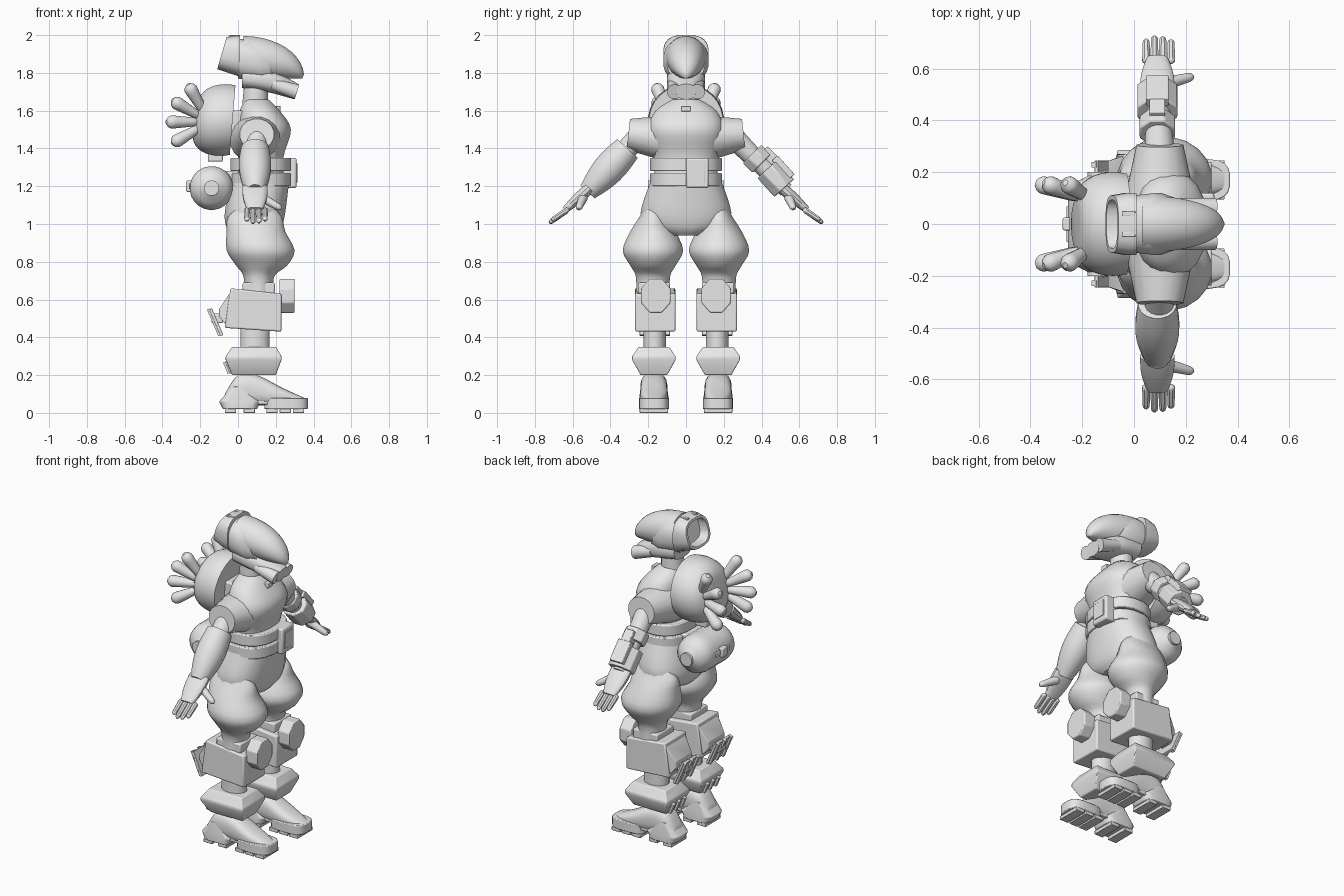
import bpy, bmesh, math
from math import sin, cos, pi, radians
from mathutils import Vector

default_cube = bpy.data.objects.get("Cube")
if default_cube:
    bpy.data.objects.remove(default_cube, do_unlink=True)

colour = (.8, .8, .8, 1)
grey = bpy.data.materials.new("plain grey")
grey.use_nodes = True
grey.diffuse_color = colour
grey.node_tree.nodes["Principled BSDF"].inputs["Base Color"].default_value = colour
parts = []


def skin(name, rings, bevel=None):
    """Join equal rings of points into one closed surface."""
    bm = bmesh.new()
    rows = [[bm.verts.new(point) for point in ring] for ring in rings]
    for low, high in zip(rows, rows[1:]):
        for i in range(len(low)):
            bm.faces.new((low[i - 1], low[i], high[i], high[i - 1]))
    bm.faces.new(rows[0])
    bm.faces.new(rows[-1])
    bmesh.ops.recalc_face_normals(bm, faces=bm.faces)
    mesh = bpy.data.meshes.new(name)
    bm.to_mesh(mesh)
    bm.free()
    mesh.materials.append(grey)
    part = bpy.data.objects.new(name, mesh)
    bpy.context.collection.objects.link(part)
    parts.append(part)
    if bevel:
        modifier = part.modifiers.new("soft edges", "BEVEL")
        modifier.width, modifier.segments = bevel, 2
    return part


def outline(sides, power=2):
    """Superellipse whose flats touch the unit square; four sides give the square."""
    grow = cos(pi / sides) ** (-2 / power)
    curve = lambda value: grow * math.copysign(abs(value) ** (2 / power), value)
    angles = [2 * pi * (i + .5) / sides for i in range(sides)]
    return [(curve(cos(angle)), curve(sin(angle))) for angle in angles]


def eased(rows, steps):
    """Catmull-Rom interpolation between sections."""
    result = []
    padded = [rows[0], *rows, rows[-1]]
    for quad in zip(padded, padded[1:], padded[2:], padded[3:]):
        for k in range(steps):
            t = k / steps
            result.append([b + t / 2 * (c - a + t * (2*a - 5*b + 4*c - d + t * (3*(b - c) + d - a)))
                           for a, b, c, d in zip(*quad)])
    return result + [rows[-1]]


def loft(name, rows, middle=0, sides=20, power=2, steps=1, bevel=None, hollow=False):
    """Rows: lower x and z, upper x and z, half width in y."""
    rings = []
    for x, z, upper_x, upper_z, half in eased(rows, steps):
        low, high = Vector((x, middle, z)), Vector((upper_x, middle, upper_z))
        rings.append([(low + high) / 2 + (high - low) / 2 * u + Vector((0, half * v, 0))
                      for u, v in outline(sides, power)])
    if hollow:
        centre = sum(rings[0], Vector()) / sides
        rim = [point.lerp(centre, .15) for point in rings[0]]
        rings = [[point + Vector((hollow, 0, 0)) for point in rim], rim, *rings]
    return skin(name, rings, bevel)


def column(name, rows, **options):
    """Upright loft; rows: height, back, front, half width."""
    return loft(name, [(back, z, front, z, half) for z, back, front, half in rows], **options)


def limb(name, start, end, r, tip=None, side=1, wide=1, bulge=0, dome=0, sides=16, power=2, bevel=None):
    """Tapering tube between two points, optionally swollen, flattened or round-ended."""
    start, end = (Vector((x, side * y, z)) for x, y, z in (start, end))
    axis = (end - start).normalized()
    across = Vector((0, 1, 0) if abs(axis.x) > .9 else (1, 0, 0))
    across = (across - axis * across.dot(axis)).normalized()
    other = axis.cross(across)
    steps = 12 if bulge or dome else 1
    rings = []
    for i in range(steps + 1):
        t = (1 - cos(pi * i / steps)) / 2
        radius = r + ((tip or r) - r) * t + bulge * sin(pi * t)
        if dome:
            inset = 1 - min(1, t / dome, (1 - t) / dome)
            radius *= max(.3, math.sqrt(1 - inset * inset))
        rings.append([start.lerp(end, t) + radius * (across * u * wide + other * v)
                      for u, v in outline(sides, power)])
    return skin(name, rings, bevel)


def box(name, centre, size, side=1):
    x, y, z = centre
    length, width, height = (value / 2 for value in size)
    return column(name, [(z + k * height, x - length, x + length, width) for k in (-1, 1)],
                  middle=side * y, sides=4, bevel=min(size) / 8)


# Head: hollow-backed shell, long visor, jaw and breathing tubes
loft("helmet_shell", [(-.11, 1.82, -.06, 1.99, .11), (-.05, 1.8, -.01, 2, .12), (.01, 1.78, .01, 2, .12)],
     power=2.8, hollow=.06)
loft("helmet_band", [(0, 1.77, 0, 1.98, .11), (.14, 1.75, .05, 1.98, .12), (.2, 1.76, .1, 1.97, .1)], power=2.4)
visor_rows = []
for step in range(11):
    angle = radians(8.7 * step)
    reach, drop = sin(angle), cos(angle)
    visor_rows.append((.03 + .31 * reach, 1.77, .03 + .32 * reach, 1.78 + .215 * drop, .11 * drop ** .9))
loft("visor", visor_rows, sides=24)
loft("jaw", [(.02, 1.72, .02, 1.84, .09), (.15, 1.7, .17, 1.82, .1), (.3, 1.66, .32, 1.74, .05)],
     power=2.6, steps=3)
limb("neck", start=(.09, 0, 1.6), end=(.1, 0, 1.82), r=.07, tip=.06)
box("collar_clip", centre=(.2, 0, 1.61), size=(.05, .05, .03))
for side in (1, -1):
    limb("breathing_tube", start=(.18, .07, 1.74), end=(.31, .06, 1.7), r=.03, tip=.04, side=side)
    box("helmet_vent", centre=(-.02, .04, 1.985), size=(.05, .02, .03), side=side)

# Torso, belt and hips
column("torso", [(1.2, 0, .25, .17), (1.35, 0, .24, .17), (1.5, 0, .28, .2), (1.6, .01, .22, .16),
                 (1.66, .04, .16, .07)], steps=4, power=2.3)
for height in (1.2, 1.28):
    column("belt_band", [(height + lift, -.04, .28, .19) for lift in (0, .07)], power=2.4, bevel=.006)
box("belt_buckle", centre=(.27, .06, 1.27), size=(.08, .12, .16))
box("buckle_plate", centre=(.31, .06, 1.27), size=(.008, .08, .1))
column("hips", [(1.22, -.04, .27, .19), (1.06, -.07, .25, .24), (.98, -.06, .23, .2), (.94, -.03, .2, .1)],
       steps=4, power=2.3)

# Backpack dome with two fans of clubs
dome_rows = []
for step in range(-2, 9):
    angle = radians(10 * step)
    radius, depth = .2 * cos(angle) ** .5, -.08 - .15 * sin(angle)
    dome_rows.append((depth - .015, 1.55 - .95 * radius, depth + .015, 1.55 + .95 * radius, radius))
loft("backpack_dome", dome_rows, sides=28)
box("backpack_mount", centre=(-.01, 0, 1.52), size=(.08, .18, .16))
box("backpack_hook", centre=(-.12, 0, 1.36), size=(.08, .06, .06))
for side in (1, -1):
    for step in range(4):
        angle = radians(60 - 30 * step)
        root, tip = ((-.15 - far * cos(angle), y, 1.54 + far * sin(angle)) for far, y in ((.05, .1), (.23, .16)))
        limb("backpack_club", root, tip, r=.02, tip=.038, side=side, dome=.2)

# Canister slung across the lower back
limb("canister", start=(-.14, -.19, 1.19), end=(-.14, .19, 1.19), r=.115, dome=.25, sides=24)
limb("canister_caps", start=(-.14, -.2, 1.19), end=(-.14, .2, 1.19), r=.04)
box("canister_catch", centre=(-.25, 0, 1.2), size=(.05, .05, .06))
box("canister_strap", centre=(-.24, 0, 1.2), size=(.04, .14, .03))
box("canister_bracket", centre=(-.04, 0, 1.2), size=(.08, .16, .16))

# Arms and hands
for side in (1, -1):
    limb("shoulder_sleeve", start=(.1, .06, 1.45), end=(.1, .305, 1.475), r=.13, tip=.082, wide=1.1, side=side)
    limb("upper_arm", start=(.1, .24, 1.47), end=(.09, .53, 1.18), r=.06, tip=.04, side=side)
    limb("palm", start=(.09, .51, 1.19), end=(.09, .64, 1.075), r=.03, tip=.018, wide=2.2, bulge=.004,
         power=2.6, side=side)
    for finger in range(4):
        x, short = .047 + .032 * finger, .012 * abs(finger - 1.4)
        limb("finger", start=(x, .62, 1.08), end=(x, .73 - short, 1 + short), r=.016, tip=.013,
             dome=.15, sides=8, side=side)
    limb("thumb", start=(.11, .54, 1.15), end=(.23, .57, 1.08), r=.026, tip=.016, dome=.15, side=side)
limb("bell_sleeve", start=(.09, .31, 1.4), end=(.09, .52, 1.17), r=.073, tip=.05, bulge=.022, side=-1)

# Cuffs and gadget on the bare left forearm
limb("elbow_cuff", start=(.09, .35, 1.37), end=(.09, .4, 1.32), r=.068, sides=8, bevel=.006)
limb("wrist_cuff", start=(.09, .43, 1.29), end=(.09, .52, 1.19), r=.07, wide=1.1, sides=8, bevel=.006)
limb("wrist_gadget", start=(.09, .47, 1.35), end=(.09, .56, 1.25), r=.02, wide=2.2, sides=4, bevel=.004)
limb("cuff_rail", start=(.09, .41, 1.39), end=(.09, .47, 1.33), r=.03, sides=4, bevel=.004)


def ribbed_plate(name, start, end, half, side):
    """Thin tilted plate carrying three upright ribs."""
    limb(name, start, end, r=half, wide=.1, sides=4, side=side, bevel=.002)
    for offset in (-1, 0, 1):
        top, foot = ((x - .01, y + offset * half * .8, z) for x, y, z in (start, end))
        limb(name + "_rib", top, foot, r=.01, sides=4, side=side)


# Legs, armour and boots
for side in (1, -1):
    column("thigh", [(1.12, .04, .16, .03), (1.04, -.05, .23, .07), (.96, -.06, .25, .12), (.86, -.06, .3, .16),
                     (.78, -.01, .26, .12), (.72, .03, .19, .09), (.6, .03, .19, .09)],
           middle=side * .175, steps=3)
    loft("knee_block", [(-.07, .45, -.04, .66, .107), (.23, .43, .23, .63, .107)],
         middle=side * .163, sides=4, bevel=.008)
    loft("calf_wedge", [(-.1, .51, -.1, .55, .08), (-.05, .45, -.04, .64, .1)],
         middle=side * .163, sides=4, bevel=.004)
    box("calf_bracket", centre=(-.11, .165, .5), size=(.06, .08, .05), side=side)
    box("knee_collar", centre=(.11, .17, .66), size=(.17, .17, .06), side=side)
    limb("knee_pad", start=(.22, .16, .62), end=(.3, .16, .62), r=.09, wide=.87, sides=8, side=side, bevel=.006)
    ribbed_plate("calf_plate", start=(-.145, .165, .55), end=(-.085, .165, .41), half=.08, side=side)
    limb("shin", start=(.09, .165, .3), end=(.09, .165, .5), r=.06, wide=1.3, side=side)
    column("ankle_guard", [(.2, -.03, .2, .07), (.28, -.065, .23, .115), (.3, -.065, .23, .115), (.35, -.03, .2, .08)],
           middle=side * .17, sides=4, bevel=.005)
    ribbed_plate("ankle_plate", start=(-.06, .17, .27), end=(-.035, .17, .21), half=.07, side=side)
    boot = [(x, .04, x, top, half) for x, top, half in
            ((-.07, .1, .05), (0, .2, .07), (.1, .2, .07), (.24, .13, .07), (.35, .08, .04))]
    loft("boot_upper", boot, middle=side * .17, power=2.8, steps=4)
    column("boot_heel", [(.02, -.08, .1, .08), (.06, -.1, .12, .08), (.14, -.03, .03, .07)],
           middle=side * .17, power=4, bevel=.004)
    column("boot_sole", [(z, .14, .37, .08) for z in (.02, .08)], middle=side * .17, power=3.2, bevel=.005)
    box("boot_arch", centre=(.13, .17, .06), size=(.1, .12, .03), side=side)
    for x in (-.04, .06, .18, .25, .32):
        box("sole_lug", centre=(x, .17, .012), size=(.06, .15, .024), side=side)

# Smooth the rounded parts, keeping hard edges
bpy.ops.object.select_all(action="DESELECT")
for part in parts:
    part.select_set(True)
bpy.context.view_layer.objects.active = parts[0]
bpy.ops.object.shade_smooth_by_angle(angle=radians(35))
